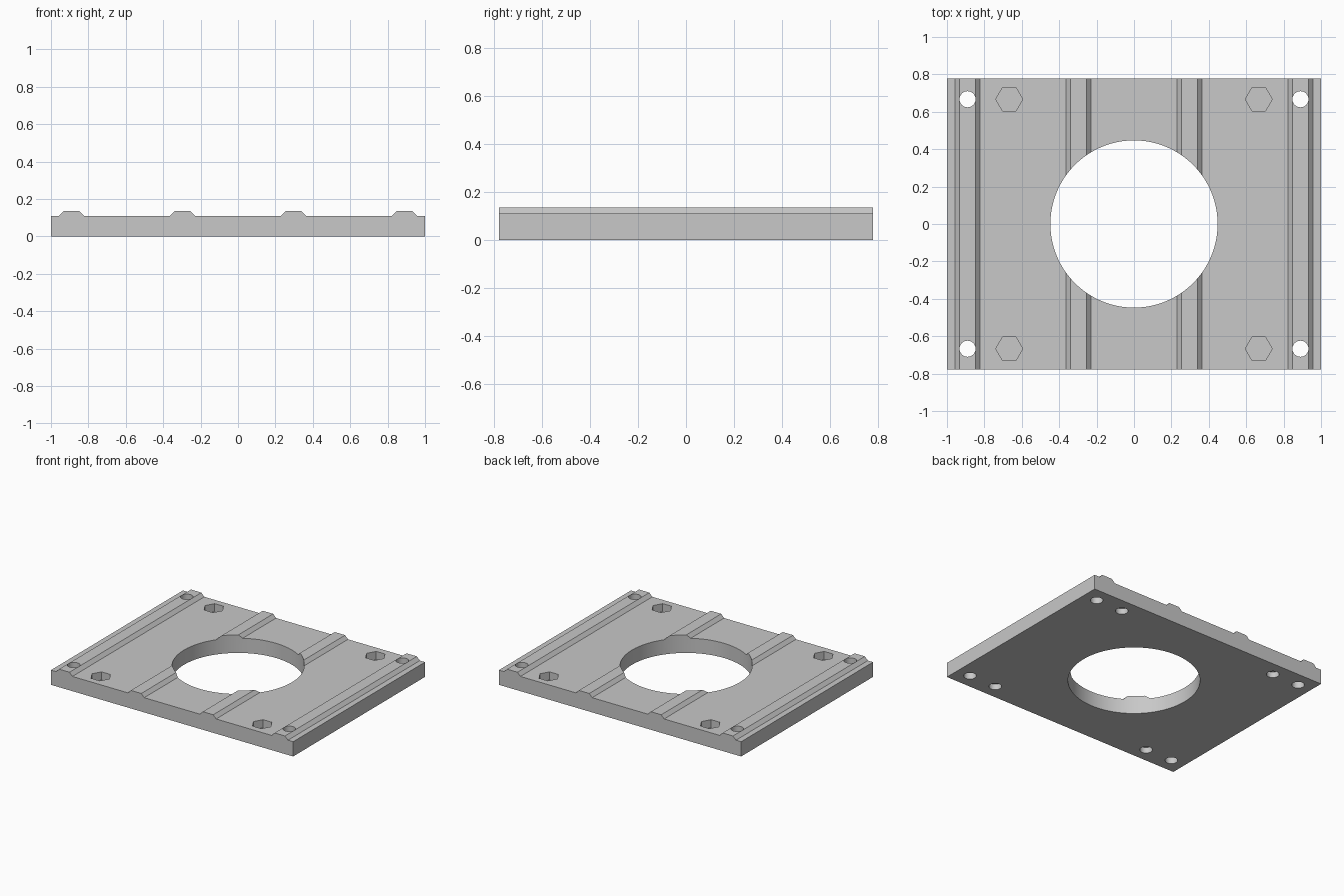
import bpy, bmesh, math

default = bpy.data.objects.get("Cube")
if default:
    bpy.data.objects.remove(default, do_unlink=True)

THICK, RIDGE_TOP, HALF_Y = 0.11, 0.135, 0.778

grey = bpy.data.materials.new("light_grey")
grey.use_nodes = True
colour = (0.58, 0.58, 0.58, 1)
grey.diffuse_color = colour
grey.node_tree.nodes["Principled BSDF"].inputs["Base Color"].default_value = colour


def make_object(name, bm):
    bmesh.ops.recalc_face_normals(bm, faces=bm.faces)
    mesh = bpy.data.meshes.new(name)
    bm.to_mesh(mesh)
    bm.free()
    mesh.materials.append(grey)
    obj = bpy.data.objects.new(name, mesh)
    bpy.context.collection.objects.link(obj)
    return obj


# Plate: ridged front profile extruded along y
profile = [(1, 0), (-1, 0), (-1, THICK)]
for centre in (-0.89, -0.297, 0.297, 0.89):
    profile += [(centre - 0.067, THICK), (centre - 0.043, RIDGE_TOP),
                (centre + 0.043, RIDGE_TOP), (centre + 0.067, THICK)]
profile.append((1, THICK))

bm = bmesh.new()
face = bm.faces.new([bm.verts.new((x, -HALF_Y, z)) for x, z in profile])
side = bmesh.ops.extrude_face_region(bm, geom=[face])
moved = [v for v in side["geom"] if isinstance(v, bmesh.types.BMVert)]
bmesh.ops.translate(bm, verts=moved, vec=(0, 2 * HALF_Y, 0))
plate = make_object("mounting_plate", bm)

# Cutters: centre bore, corner holes, hexagonal nut pockets and screw holes
bm = bmesh.new()


def add_cutter(x, y, radius, sides, low, high):
    made = bmesh.ops.create_cone(bm, cap_ends=True, segments=sides, radius1=radius,
                                 radius2=radius, depth=high - low)
    # Hexagon corners lie on the x axis
    rot = math.pi / 2 if sides == 6 else 0
    for v in made["verts"]:
        a = math.atan2(v.co.y, v.co.x) + rot
        v.co = (x + radius * math.cos(a), y + radius * math.sin(a),
                v.co.z + (low + high) / 2)


add_cutter(0, 0, 0.447, 96, -0.1, 0.3)
for sx in (-1, 1):
    for sy in (-1, 1):
        y = sy * 0.667
        add_cutter(sx * 0.89, y, 0.043, 32, -0.1, 0.3)
        add_cutter(sx * 0.667, y, 0.072, 6, 0.05, 0.3)
        add_cutter(sx * 0.667, y, 0.043, 32, -0.1, 0.043)
cutter = make_object("hole_cutter", bm)
cutter.hide_render = True

cut = plate.modifiers.new("holes", "BOOLEAN")
cut.operation = "DIFFERENCE"
cut.solver = "EXACT"
cut.object = cutter

# Apply the cut, then smooth only the round walls
bpy.ops.object.select_all(action="DESELECT")
plate.select_set(True)
bpy.context.view_layer.objects.active = plate
bpy.ops.object.modifier_apply(modifier=cut.name)
bpy.data.objects.remove(cutter, do_unlink=True)
bpy.ops.object.shade_smooth_by_angle(angle=math.radians(25))
